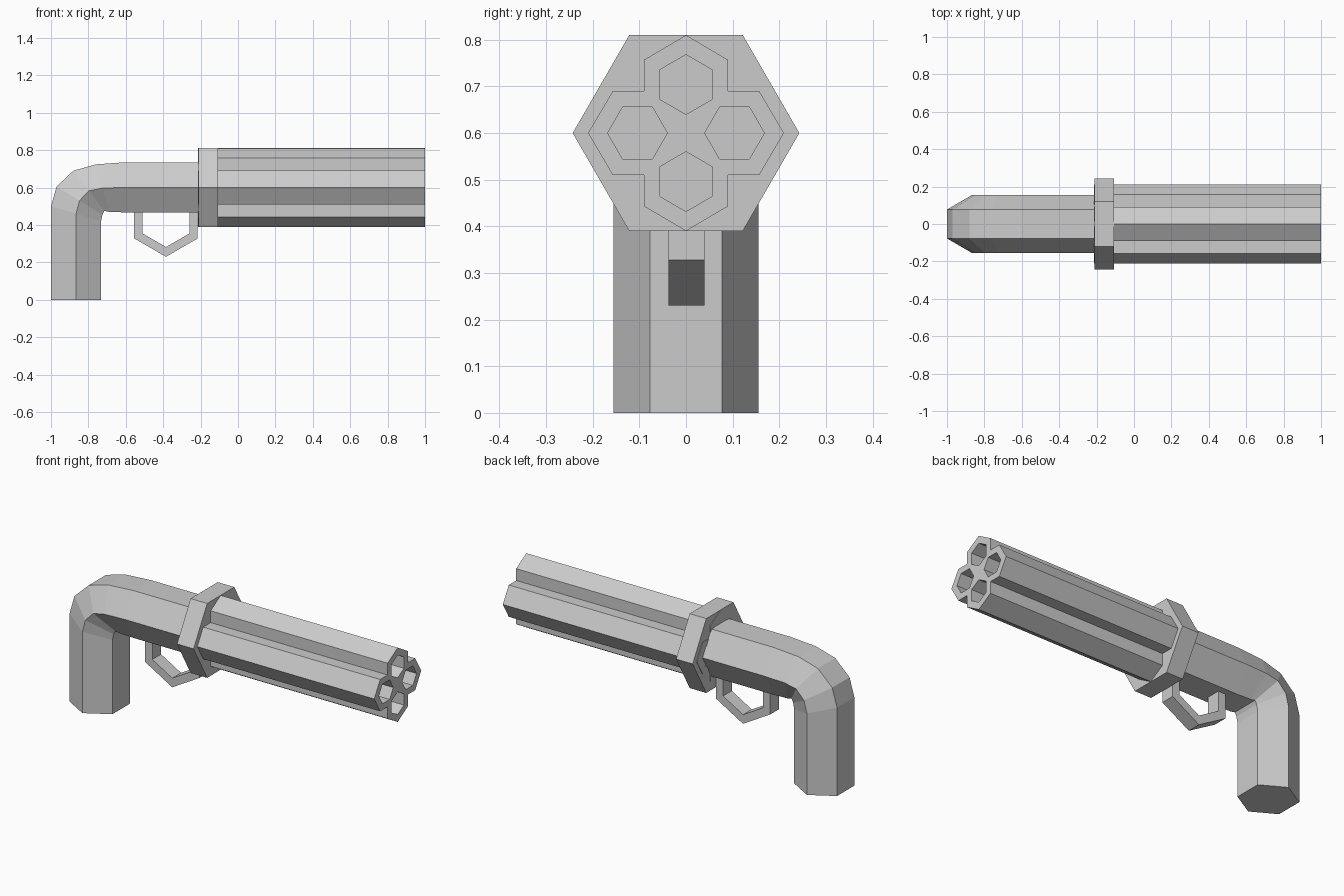
import bpy, bmesh
from math import cos, sin, pi
from mathutils import Vector

old = bpy.data.objects.get("Cube")
if old:
    bpy.data.objects.remove(old, do_unlink=True)

grey = bpy.data.materials.new("plain_grey")
grey.use_nodes = True
grey.diffuse_color = (0.6, 0.6, 0.6, 1)
grey.node_tree.nodes["Principled BSDF"].inputs["Base Color"].default_value = grey.diffuse_color

AXIS_Z = 0.6  # height of the barrel axis


def finish(name, bm):
    bmesh.ops.recalc_face_normals(bm, faces=bm.faces)
    mesh = bpy.data.meshes.new(name)
    bm.to_mesh(mesh)
    bm.free()
    mesh.materials.append(grey)
    obj = bpy.data.objects.new(name, mesh)
    bpy.context.collection.objects.link(obj)
    return obj


def hexagon(radius, centre=(0, 0), turn=0.0):
    return [(centre[0] + radius * cos(turn + i * pi / 3),
             centre[1] + radius * sin(turn + i * pi / 3)) for i in range(6)]


def prism(name, loops, place, push):
    """Extrude an outline, with any inner loops as holes, along push."""
    bm = bmesh.new()
    edges = []
    for loop in loops:
        verts = [bm.verts.new(place(a, b)) for a, b in loop]
        edges += [bm.edges.new((v, verts[i - 1])) for i, v in enumerate(verts)]
    bmesh.ops.triangle_fill(bm, use_beauty=True, edges=edges)
    result = bmesh.ops.extrude_face_region(bm, geom=bm.faces[:], use_keep_orig=True)
    moved = [g for g in result["geom"] if isinstance(g, bmesh.types.BMVert)]
    bmesh.ops.translate(bm, verts=moved, vec=push)
    bmesh.ops.dissolve_limit(bm, angle_limit=0.01, verts=bm.verts[:], edges=bm.edges[:])
    return finish(name, bm)


# Four joined hexagonal barrels with open bores
outline, bores = [], []
for k in range(4):
    c, s = round(cos(k * pi / 2)), round(sin(k * pi / 2))
    for out, side in ((0.09, -0.09), (0.157, -0.09), (0.21, 0), (0.157, 0.09)):
        outline.append((out * c - side * s, out * s + side * c))
    bores.append(hexagon(0.064, (0.104 * c, 0.104 * s), k * pi / 2))
prism("barrel_cluster", [outline] + bores,
      lambda a, b: (-0.215, a, AXIS_Z + b), (1.215, 0, 0))

# Hexagonal collar
prism("collar", [hexagon(0.243)],
      lambda a, b: (-0.212, a, AXIS_Z + b), (0.104, 0, 0))

# Hexagonal trigger guard ring, sunk into the body
prism("trigger_guard", [hexagon(0.196, turn=pi / 6), hexagon(0.144, turn=pi / 6)],
      lambda a, b: (a - 0.385, -0.038, b + 0.426), (0, 0.078, 0))

# Bent handle: hexagonal rings between outer and inner profile points (x, z)
profile = [
    ((-0.20, 0.735), (-0.20, 0.467)),
    ((-0.60, 0.735), (-0.60, 0.467)),
    ((-0.76, 0.724), (-0.69, 0.470)),
    ((-0.88, 0.690), (-0.715, 0.475)),
    ((-0.97, 0.605), (-0.725, 0.455)),
    ((-1.00, 0.500), (-0.732, 0.420)),
    ((-1.00, 0.000), (-0.732, 0.000)),
]
bm = bmesh.new()
rings = []
for (ox, oz), (ix, iz) in profile:
    outer, inner = Vector((ox, 0, oz)), Vector((ix, 0, iz))
    mid = (outer + inner) / 2
    wide, narrow = Vector((0, 0.155, 0)), Vector((0, 0.0775, 0))
    points = (mid + wide, outer + narrow, outer - narrow,
              mid - wide, inner - narrow, inner + narrow)
    rings.append([bm.verts.new(p) for p in points])
for a, b in zip(rings, rings[1:]):
    for i in range(6):
        bm.faces.new((a[i - 1], a[i], b[i], b[i - 1]))
bm.faces.new(rings[0])
bm.faces.new(rings[-1])
finish("handle", bm)
